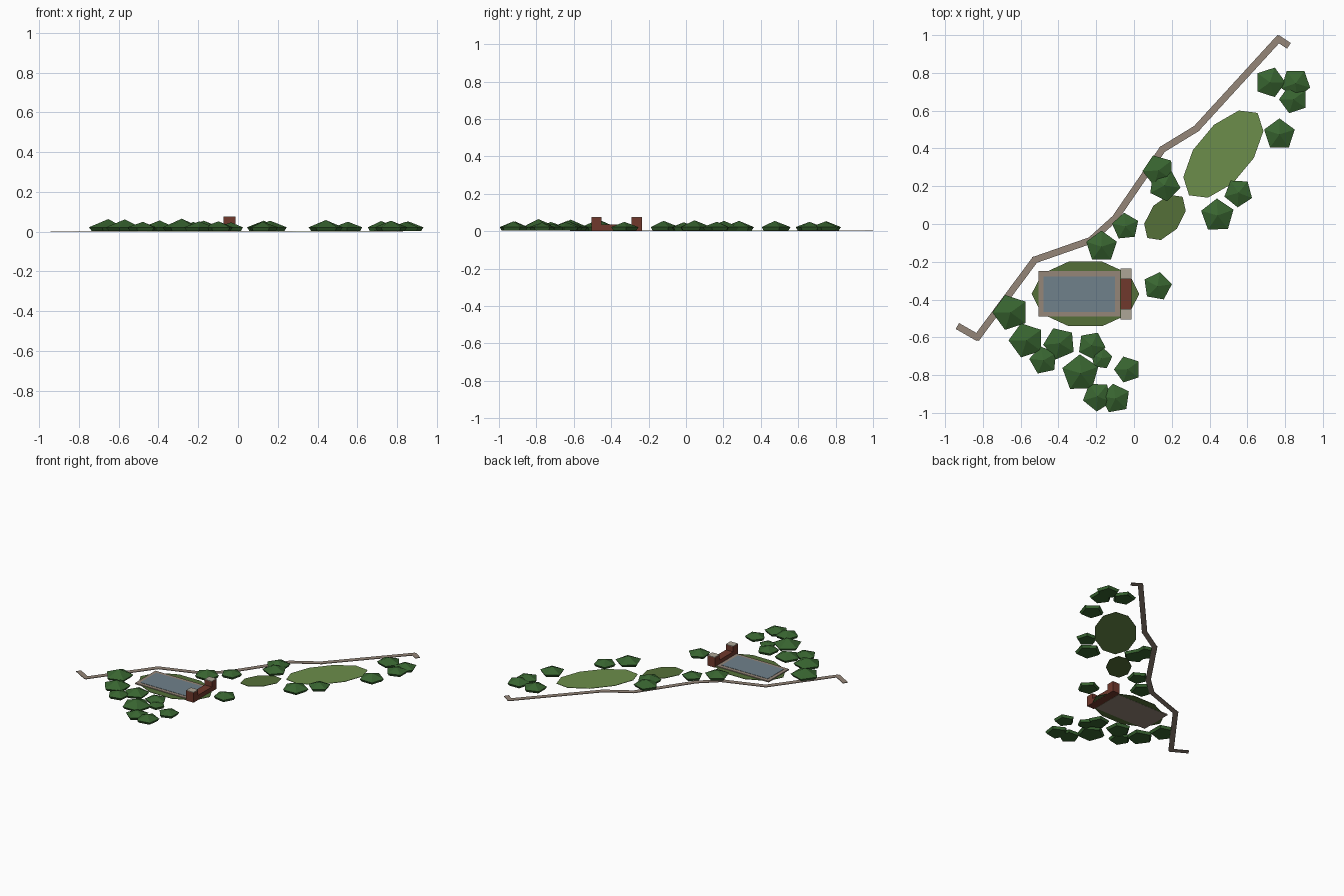
import bpy, bmesh
from math import sin, cos, pi, radians, atan2
from mathutils import Vector

if "Cube" in bpy.data.objects:
    bpy.data.objects.remove(bpy.data.objects["Cube"])


def material(name, rgb):
    m = bpy.data.materials.new(name)
    m.diffuse_color = (*rgb, 1)
    m.use_nodes = True
    m.node_tree.nodes["Principled BSDF"].inputs["Base Color"].default_value = m.diffuse_color
    return m


TREE = material("foliage", (0.04, 0.13, 0.03))
GRASS = material("grass", (0.15, 0.27, 0.07))
MOSS = material("dark_grass", (0.09, 0.16, 0.04))
STONE = material("stone", (0.30, 0.24, 0.19))
CAP = material("pale_stone", (0.42, 0.38, 0.31))
WATER = material("water", (0.16, 0.22, 0.26))
BRICK = material("brick", (0.16, 0.04, 0.025))


def finish(name, bm, mat):
    bmesh.ops.recalc_face_normals(bm, faces=bm.faces)
    me = bpy.data.meshes.new(name)
    bm.to_mesh(me)
    bm.free()
    me.materials.append(mat)
    ob = bpy.data.objects.new(name, me)
    bpy.context.collection.objects.link(ob)
    return ob


def prism(name, pts, z0, z1, mat):
    bm = bmesh.new()
    face = bm.faces.new([bm.verts.new((x, y, z0)) for x, y in pts])
    up = bmesh.ops.extrude_face_region(bm, geom=[face], use_keep_orig=True)
    verts = [g for g in up["geom"] if isinstance(g, bmesh.types.BMVert)]
    bmesh.ops.translate(bm, verts=verts, vec=(0, 0, z1 - z0))
    return finish(name, bm, mat)


def box(name, x0, x1, y0, y1, z0, z1, mat):
    return prism(name, [(x0, y0), (x1, y0), (x1, y1), (x0, y1)], z0, z1, mat)


def lawn(name, c, a, b, n, mat):
    # skewed ellipse from two axis vectors
    pts = []
    for i in range(n):
        t = 2 * pi * i / n
        pts.append((c[0] + a[0] * cos(t) + b[0] * sin(t),
                    c[1] + a[1] * cos(t) + b[1] * sin(t)))
    return prism(name, pts, 0.001, 0.004, mat)


def tree(name, x, y, r, angle):
    # five-sided clump: undercut base, wide rim, low peak
    bm = bmesh.new()
    rings = []
    for radius, z in ((0.86 * r, 0.004), (r, 0.022)):
        rings.append([bm.verts.new((x + radius * cos(radians(angle + 72 * i)),
                                    y + radius * sin(radians(angle + 72 * i)), z))
                      for i in range(5)])
    peak = bm.verts.new((x, y, 0.65 * r))
    low, rim = rings
    bm.faces.new(low)
    for i in range(5):
        j = (i + 1) % 5
        bm.faces.new((low[i], low[j], rim[j], rim[i]))
        bm.faces.new((rim[i], rim[j], peak))
    return finish(name, bm, TREE)


# Winding boundary path, one flat slab per stretch
path = [(-0.935, -0.54), (-0.83, -0.60), (-0.525, -0.19), (-0.23, -0.087),
        (-0.10, 0.03), (0.15, 0.395), (0.33, 0.505), (0.765, 0.98), (0.82, 0.943)]
W = 0.018
for i in range(len(path) - 1):
    a, b = Vector(path[i]), Vector(path[i + 1])
    d = (b - a).normalized()
    n = Vector((-d.y, d.x)) * W
    a = a - d * (0.01 if i else 0)
    b = b + d * (0.01 if i < len(path) - 2 else 0)
    prism(f"path_{i}", [a + n, a - n, b - n, b + n], 0, 0.004, STONE)

# Lawns
lawn("large_lawn", (0.473, 0.37), (0.212, 0.122), (0.017, 0.203), 10, GRASS)
lawn("small_lawn", (0.164, 0.035), (0.11, 0.034), (0.022, 0.12), 8, MOSS)
lawn("pool_lawn", (-0.257, -0.37), (0.285, 0), (0, 0.18), 10, MOSS)

# Pool with stone rim
box("pool_rim", -0.505, -0.075, -0.49, -0.25, 0, 0.009, STONE)
box("pool_water", -0.48, -0.10, -0.465, -0.277, 0.002, 0.011, WATER)

# Brick wall with two capped towers
box("wall", -0.072, -0.012, -0.46, -0.28, 0, 0.035, BRICK)
for side, y0 in (("back", -0.291), ("front", -0.506)):
    box(f"{side}_tower", -0.072, -0.012, y0, y0 + 0.055, 0, 0.073, BRICK)
    box(f"{side}_tower_cap", -0.072, -0.012, y0, y0 + 0.055, 0.073, 0.077, CAP)

# Tree clumps: x, y, radius, rotation
trees = [
    (0.72, 0.75, 0.082, 72), (0.856, 0.745, 0.08, 55), (0.845, 0.66, 0.077, 180),
    (0.77, 0.474, 0.085, 90), (0.553, 0.165, 0.077, 195), (0.442, 0.045, 0.09, 92),
    (0.13, 0.283, 0.085, 182), (0.161, 0.204, 0.085, -8), (-0.045, -0.013, 0.073, 168),
    (-0.172, -0.12, 0.085, 90), (0.124, -0.33, 0.077, 80), (-0.653, -0.468, 0.097, 180),
    (-0.569, -0.616, 0.095, 180), (-0.394, -0.632, 0.087, 185), (-0.479, -0.722, 0.076, 174),
    (-0.225, -0.643, 0.075, -8), (-0.172, -0.712, 0.058, 10), (-0.283, -0.79, 0.1, 92),
    (-0.034, -0.77, 0.072, 180), (-0.193, -0.913, 0.08, 195), (-0.098, -0.924, 0.08, 172)]
for i, t in enumerate(trees):
    tree(f"tree_{i}", *t)
